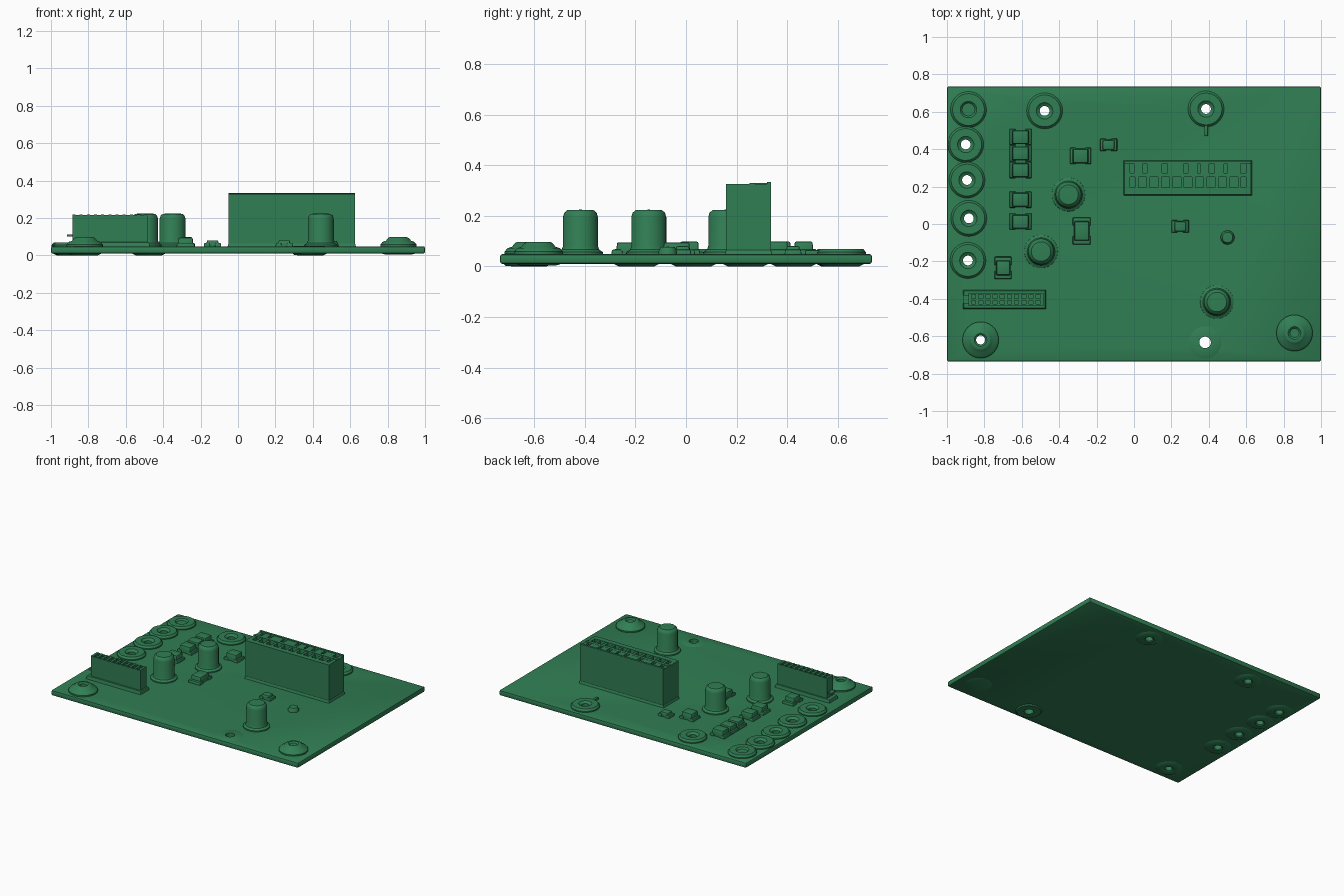
import bpy, bmesh, math
from mathutils import Matrix, Vector

cube = bpy.data.objects.get("Cube")
if cube:
    bpy.data.objects.remove(cube, do_unlink=True)

GREEN = (0.03, 0.21, 0.088, 1)
mat = bpy.data.materials.new("board green")
mat.use_nodes = True
mat.diffuse_color = GREEN
mat.node_tree.nodes["Principled BSDF"].inputs["Base Color"].default_value = GREEN

TOP = 0.048  # upper face of the board


def finish(name, bm, smooth=True):
    bmesh.ops.recalc_face_normals(bm, faces=bm.faces)
    me = bpy.data.meshes.new(name)
    bm.to_mesh(me)
    bm.free()
    ob = bpy.data.objects.new(name, me)
    bpy.context.collection.objects.link(ob)
    me.materials.append(mat)
    bpy.ops.object.select_all(action='DESELECT')
    ob.select_set(True)
    bpy.context.view_layer.objects.active = ob
    if smooth:
        bpy.ops.object.shade_smooth_by_angle(angle=math.radians(35))
    return ob


def add_box(bm, x0, x1, y0, y1, z0, z1, bevel=0.0, flare=0.0):
    """Box from its limits; flare widens the foot."""
    size = Vector((x1 - x0, y1 - y0, z1 - z0))
    mid = Vector((x0 + x1, y0 + y1, z0 + z1)) / 2
    m = Matrix.Translation(mid) @ Matrix.Diagonal((*size, 1))
    verts = bmesh.ops.create_cube(bm, size=1, matrix=m)["verts"]
    for v in verts:
        if v.co.z < mid.z:
            v.co.x += math.copysign(flare, v.co.x - mid.x)
            v.co.y += math.copysign(flare, v.co.y - mid.y)
    if bevel:
        edges = list({e for v in verts for e in v.link_edges})
        bmesh.ops.bevel(bm, geom=edges, offset=bevel, segments=2,
                        profile=0.5, affect='EDGES')


def lathe(name, profile, x, y, closed=False, n=40):
    """Spin a (radius, height) profile around a vertical axis at x, y."""
    bm = bmesh.new()
    vs = [bm.verts.new((r, 0, z)) for r, z in profile]
    edges = [bm.edges.new(p) for p in zip(vs, vs[1:])]
    if closed:
        edges.append(bm.edges.new((vs[-1], vs[0])))
    bmesh.ops.spin(bm, geom=vs + edges, cent=(0, 0, 0), axis=(0, 0, 1),
                   angle=math.tau, steps=n)
    bmesh.ops.remove_doubles(bm, verts=bm.verts, dist=1e-5)
    bmesh.ops.translate(bm, verts=bm.verts, vec=(x, y, 0))
    return finish(name, bm)


# Positions of pads: x, y, hole goes through
PADS = [(-0.885, 0.612, False), (-0.90, 0.425, True), (-0.893, 0.235, True),
        (-0.883, 0.03, True), (-0.888, -0.195, True), (-0.478, 0.605, True),
        (0.385, 0.615, True)]
MOUNTS = [(-0.82, -0.62, True), (0.858, -0.583, False)]
PLAIN = (0.38, -0.633)

# Board with drilled holes
bm = bmesh.new()
add_box(bm, -1, 1, -0.735, 0.735, 0.01, TOP, bevel=0.009)
board = finish("circuit_board", bm)
bm = bmesh.new()
drills = [(x, y, 0.045) for x, y, through in PADS + MOUNTS if through]
for x, y, r in drills + [(*PLAIN, 0.031)]:
    bmesh.ops.create_cone(bm, cap_ends=True, segments=32, radius1=r, radius2=r,
                          depth=0.3, matrix=Matrix.Translation((x, y, 0.03)))
cutter = finish("drill_cutter", bm, False)
cutter.hide_render = True
mod = board.modifiers.new("holes", 'BOOLEAN')
mod.operation = 'DIFFERENCE'
mod.solver = 'EXACT'
mod.object = cutter
bpy.context.view_layer.objects.active = board
bpy.ops.object.modifier_apply(modifier="holes")
bpy.data.objects.remove(cutter, do_unlink=True)
bpy.context.view_layer.objects.active = board
board.select_set(True)
bpy.ops.object.shade_smooth_by_angle(angle=math.radians(35))

# Ring pads around the holes
RING = [(0.026, 0.006), (0.034, 0.0), (0.07, 0.0), (0.09, 0.01), (0.096, 0.04),
        (0.096, 0.056), (0.085, 0.069), (0.044, 0.069), (0.035, 0.06), (0.026, 0.056)]
for i, (x, y, through) in enumerate(PADS):
    if through:
        lathe(f"ring_pad_{i + 1}", RING, x, y, closed=True)
    else:
        lathe(f"ring_pad_{i + 1}", [(0, 0.01)] + RING[3:8] + [(0.034, 0.058), (0, 0.058)], x, y)

# Domed mounting washers
DOME = [(0.09, 0.01), (0.097, 0.03), (0.097, 0.058), (0.085, 0.072), (0.068, 0.077),
        (0.056, 0.092), (0.046, 0.097), (0.034, 0.097), (0.024, 0.088)]
for i, (x, y, through) in enumerate(MOUNTS):
    if through:
        lathe(f"mount_{i + 1}", [(0.024, 0.006), (0.034, 0.0), (0.07, 0.0)] + DOME,
              x, y, closed=True)
    else:
        lathe(f"mount_{i + 1}", [(0, 0.004), (0.07, 0.004)] + DOME + [(0, 0.086)], x, y)

# Shallow rim of the plain hole
lathe("plain_hole_rim", [(0.031, 0.002), (0.08, 0.002), (0.09, 0.012), (0.09, 0.045),
                         (0.08, 0.051), (0.031, 0.051)], *PLAIN, closed=True)

# Capacitors
CAP = [(0.09, 0.04), (0.089, 0.056), (0.074, 0.066), (0.069, 0.08), (0.069, 0.195),
       (0.064, 0.212), (0.052, 0.222), (0, 0.224)]
for i, (x, y) in enumerate([(-0.35, 0.157), (-0.497, -0.147), (0.443, -0.417)]):
    lathe(f"capacitor_{i + 1}", CAP, x, y)

# Small button and the stub beside the rear pad
lathe("button", [(0.038, 0.04), (0.036, 0.06), (0.028, 0.076), (0, 0.078)], 0.5, -0.072)
bm = bmesh.new()
add_box(bm, 0.376, 0.396, 0.47, 0.53, 0.04, 0.064, bevel=0.006)
finish("pad_stub", bm)

# Large connector: shell with a channel of cells and a raised rear wall
bm = bmesh.new()
L, R = -0.05, 0.625
add_box(bm, L, R, 0.158, 0.335, TOP - 0.005, 0.066, 0.003, 0.007)
add_box(bm, L, R, 0.158, 0.335, 0.06, 0.296)
add_box(bm, L, R, 0.158, 0.195, 0.295, 0.325)
add_box(bm, L, R, 0.25, 0.272, 0.295, 0.33)
add_box(bm, L, R, 0.32, 0.335, 0.295, 0.334)
for a, b in ((L, -0.022), (0.6, R)):
    add_box(bm, a, b, 0.19, 0.335, 0.295, 0.325)
for i in range(10):
    x = 0.015 + i * 0.061
    add_box(bm, x - 0.009, x + 0.009, 0.19, 0.255, 0.295, 0.322)
# latch blocks along the rear row
for a, b in ((0.0, 0.045), (0.07, 0.15), (0.18, 0.265), (0.29, 0.34), (0.355, 0.40),
             (0.43, 0.48), (0.50, 0.57)):
    add_box(bm, a, b, 0.268, 0.325, 0.295, 0.329)
finish("large_connector", bm, False)

# Small pin connector with two rows of pins
bm = bmesh.new()
add_box(bm, -0.91, -0.475, -0.45, -0.357, TOP - 0.005, 0.07, 0.004, 0.006)
add_box(bm, -0.885, -0.485, -0.438, -0.368, 0.06, 0.2)
add_box(bm, -0.915, -0.88, -0.425, -0.38, 0.1, 0.112)
for y0, y1 in ((-0.438, -0.428), (-0.408, -0.398), (-0.378, -0.368)):
    add_box(bm, -0.885, -0.485, y0, y1, 0.199, 0.215)
for i in range(11):
    x = -0.877 + i * 0.0384
    add_box(bm, x - 0.008, x + 0.008, -0.438, -0.368, 0.199, 0.217)
finish("pin_connector", bm, False)

# Surface parts: x, y, width, depth, height, leads along x
CHIPS = [(-0.607, 0.465, 0.085, 0.07, 0.098, True), (-0.607, 0.377, 0.085, 0.07, 0.098, True),
         (-0.607, 0.288, 0.085, 0.07, 0.098, True), (-0.607, 0.13, 0.085, 0.07, 0.098, True),
         (-0.607, 0.013, 0.085, 0.07, 0.098, True), (-0.286, 0.364, 0.08, 0.072, 0.098, True),
         (-0.28, -0.037, 0.075, 0.1, 0.095, False), (-0.70, -0.235, 0.07, 0.075, 0.095, False),
         (-0.136, 0.423, 0.06, 0.05, 0.08, True), (0.247, -0.013, 0.06, 0.05, 0.08, True)]
for i, (x, y, w, d, h, along_x) in enumerate(CHIPS):
    bm = bmesh.new()
    add_box(bm, x - w / 2, x + w / 2, y - d / 2, y + d / 2, TOP - 0.004, h, 0.006, 0.004)
    for s in (-1, 1):
        cx, cy = (x + s * w / 2, y) if along_x else (x, y + s * d / 2)
        hx, hy = (0.014, d / 2 + 0.006) if along_x else (w / 2 + 0.008, 0.02)
        add_box(bm, cx - hx, cx + hx, cy - hy, cy + hy, TOP - 0.004, 0.066, 0.004, 0.003)
    finish(f"surface_part_{i + 1}", bm)
